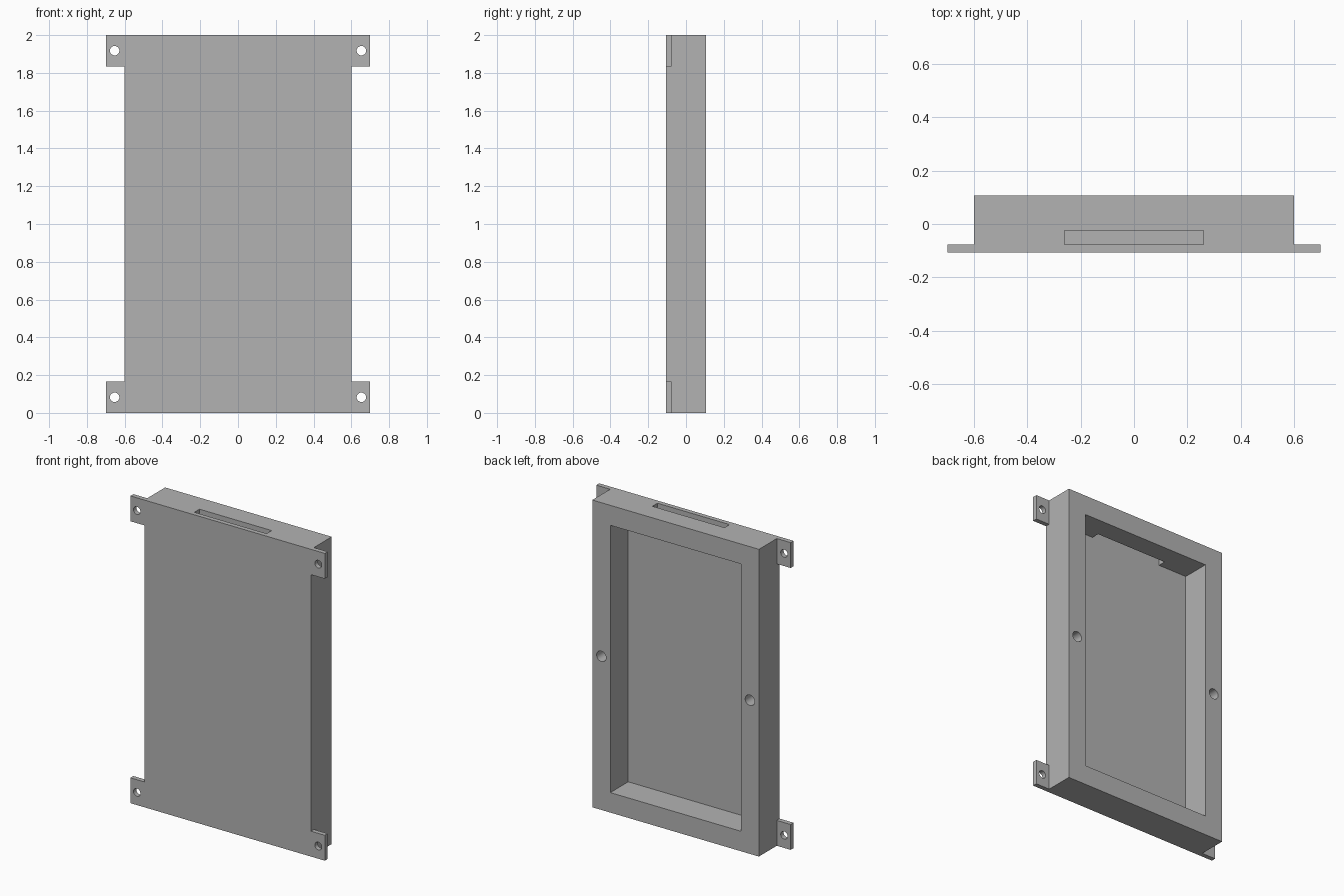
import bpy
import math

cube = bpy.data.objects.get("Cube")
if cube:
    bpy.data.objects.remove(cube, do_unlink=True)

# Main sizes
HALF_W, HALF_D, HEIGHT = 0.6, 0.107, 2.0
PLATE = 0.03                    # front panel and tab thickness
FLOOR = -HALF_D + PLATE         # inner face of the front panel
WALL = 0.13                     # frame border width
TAB_W, TAB_H = 0.1, 0.165
OVER = 0.05                     # cutter overshoot

grey = bpy.data.materials.new("plain grey")
grey.use_nodes = True
grey.diffuse_color = (0.45, 0.45, 0.45, 1)
grey.node_tree.nodes["Principled BSDF"].inputs["Base Color"].default_value = (0.45, 0.45, 0.45, 1)


def box(name, x, y, z):
    """Box from (low, high) ranges on each axis."""
    ranges = (x, y, z)
    bpy.ops.mesh.primitive_cube_add(size=1, location=[(a + b) / 2 for a, b in ranges])
    obj = bpy.context.object
    obj.name = name
    obj.scale = [b - a for a, b in ranges]
    bpy.ops.object.transform_apply(location=True, rotation=True, scale=True)
    obj.data.materials.append(grey)
    return obj


def pin(name, x, z, radius, y):
    """Cylinder along y between two y values."""
    bpy.ops.mesh.primitive_cylinder_add(
        vertices=32, radius=radius, depth=y[1] - y[0],
        location=(x, sum(y) / 2, z), rotation=(math.pi / 2, 0, 0))
    obj = bpy.context.object
    obj.name = name
    bpy.ops.object.transform_apply(location=True, rotation=True, scale=True)
    obj.data.materials.append(grey)
    return obj


def combine(target, tool, operation):
    """Apply a boolean, then drop the tool."""
    mod = target.modifiers.new(tool.name, "BOOLEAN")
    mod.operation = operation
    mod.solver = "EXACT"
    mod.object = tool
    bpy.context.view_layer.objects.active = target
    bpy.ops.object.modifier_apply(modifier=mod.name)
    bpy.data.objects.remove(tool, do_unlink=True)


# Enclosure body
body = box("enclosure", (-HALF_W, HALF_W), (-HALF_D, HALF_D), (0, HEIGHT))

# Cavity open to the back
combine(body, box("cavity", (WALL - HALF_W, HALF_W - WALL), (FLOOR, HALF_D + OVER),
                  (WALL, HEIGHT - WALL)), "DIFFERENCE")

# Cable slot through the top wall
combine(body, box("slot", (-0.26, 0.26), (FLOOR, -0.025),
                  (HEIGHT - WALL - OVER, HEIGHT + OVER)), "DIFFERENCE")

for side in (-1, 1):
    # Blind screw hole in the back of each side wall
    combine(body, pin("screw_hole", side * (HALF_W - WALL / 2), HEIGHT / 2, 0.034,
                      (-0.03, HALF_D + OVER)), "DIFFERENCE")
    # Mounting tabs with holes, flush with the front
    for low in (0, HEIGHT - TAB_H):
        xs = sorted((side * (HALF_W - OVER / 2), side * (HALF_W + TAB_W)))
        combine(body, box("mounting_tab", xs, (-HALF_D, FLOOR), (low, low + TAB_H)), "UNION")
        combine(body, pin("tab_hole", side * 0.653, low + TAB_H / 2, 0.025,
                          (-HALF_D - OVER, FLOOR + OVER)), "DIFFERENCE")

# Flat faces, smooth hole walls
bpy.ops.object.select_all(action="DESELECT")
body.select_set(True)
bpy.context.view_layer.objects.active = body
bpy.ops.object.shade_smooth_by_angle(angle=math.radians(30))
